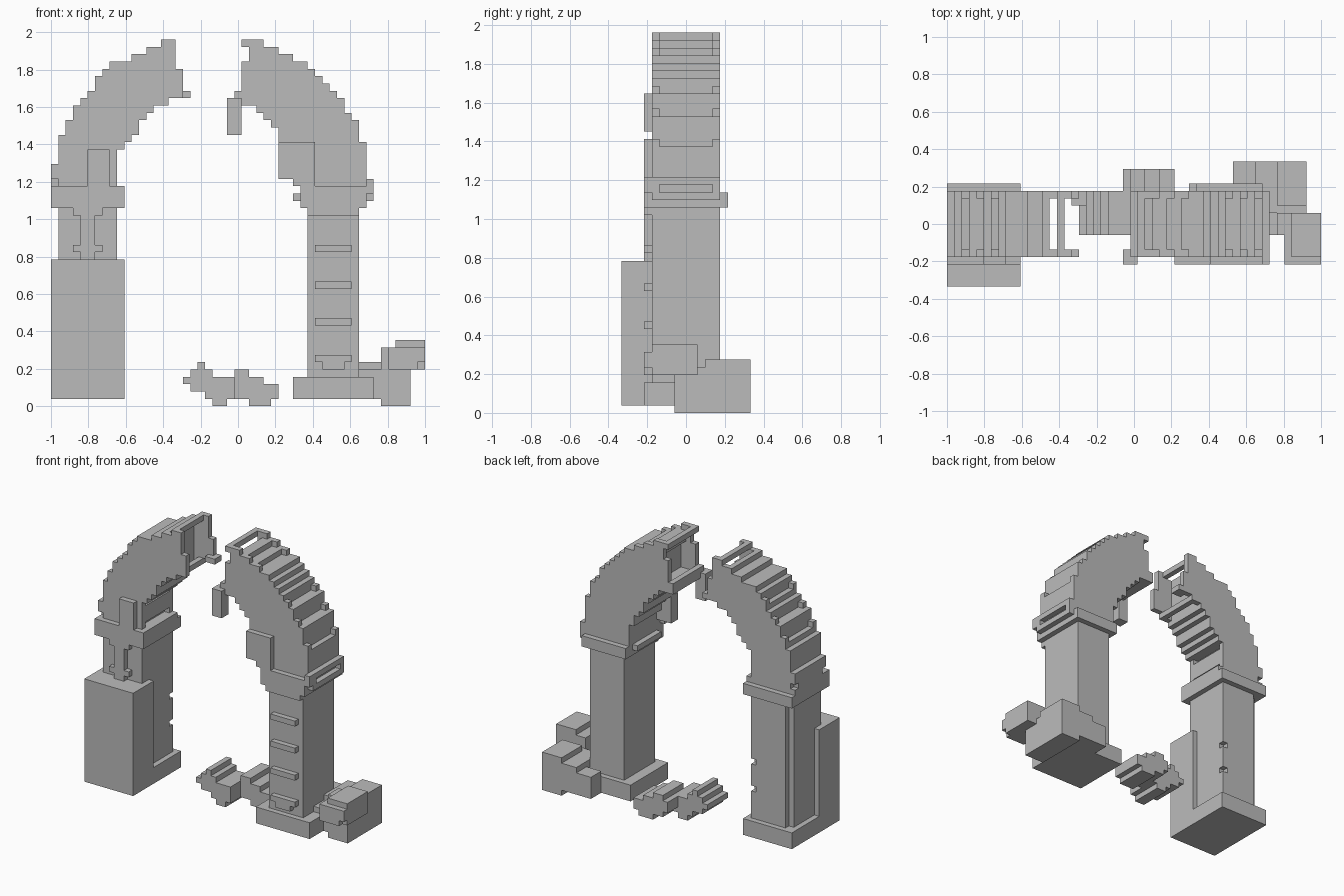
import bpy
import bmesh
from mathutils import Vector

UNIT = 2 / 51          # edge of one block
ORIGIN = Vector((25.5, 8.5, 0))

default_cube = bpy.data.objects.get("Cube")
if default_cube:
    bpy.data.objects.remove(default_cube, do_unlink=True)

stone = bpy.data.materials.new("grey stone")
stone.use_nodes = True
stone.diffuse_color = (0.5, 0.5, 0.5, 1)
stone.node_tree.nodes["Principled BSDF"].inputs["Base Color"].default_value = stone.diffuse_color

DIRECTIONS = [Vector(d) for d in
              ((1, 0, 0), (-1, 0, 0), (0, 1, 0), (0, -1, 0), (0, 0, 1), (0, 0, -1))]


def block(x, y, z):
    """Cells filling a block; each argument is a (start, end) pair."""
    return {(i, j, k) for i in range(*x) for j in range(*y) for k in range(*z)}


def add_part(name, cells):
    """Skin a set of cells with its outer faces and merge the flat ones."""
    bm = bmesh.new()
    corners = {}

    def corner(point):
        key = tuple(round(c) for c in point)
        if key not in corners:
            corners[key] = bm.verts.new((Vector(key) - ORIGIN) * UNIT)
        return corners[key]

    for cell in sorted(cells):
        centre = Vector(cell) + Vector((0.5, 0.5, 0.5))
        for normal in DIRECTIONS:
            neighbour = tuple(int(a + b) for a, b in zip(cell, normal))
            if neighbour in cells:
                continue
            side = Vector((normal.y, normal.z, normal.x))
            up = normal.cross(side)
            middle = centre + normal / 2
            loop = [middle + (side * a + up * b) / 2
                    for a, b in ((-1, -1), (1, -1), (1, 1), (-1, 1))]
            bm.faces.new([corner(p) for p in loop])
    bmesh.ops.dissolve_limit(bm, angle_limit=0.01, verts=bm.verts, edges=bm.edges)
    mesh = bpy.data.meshes.new(name)
    bm.to_mesh(mesh)
    bm.free()
    mesh.materials.append(stone)
    part = bpy.data.objects.new(name, mesh)
    bpy.context.collection.objects.link(part)
    return part


def stepped(start, bottoms, tops, depth):
    """Side-by-side columns, each with its own bottom and top."""
    cells = set()
    for i, (low, high) in enumerate(zip(bottoms, tops), start):
        cells |= block((i, i + 1), depth, (low, high))
    return cells


BODY = (4, 13)      # depth of pillars and arches
INNER = (5, 12)     # depth between the two outer walls
FRONT = (3, 4)      # raised front ornaments
CAP = (3, 14)

# Left pillar with its worn corner and chips
pillar = block((1, 9), BODY, (4, 27))
pillar -= block((1, 2), (12, 13), (4, 27))
for height in (9, 14):
    pillar -= block((8, 9), (12, 13), (height, height + 1))
add_part("left_pillar", pillar)

# Left plinth: low slab with a tall front mass
plinth = block((0, 10), (0, 14), (1, 4)) | block((0, 10), (0, 6), (1, 20))
add_part("left_plinth", plinth - pillar)

# Left capital
capital = block((0, 10), CAP, (27, 29)) | block((0, 10), (3, 13), (29, 30))
capital |= block((0, 1), INNER, (30, 31)) | block((0, 1), BODY, (31, 33))
add_part("left_capital", capital)

# Left front ornament, above and below the capital
ornament = block((5, 8), FRONT, (30, 35)) | block((4, 6), FRONT, (20, 27))
for low in (21, 26):
    ornament |= block((3, 7), FRONT, (low, low + 1))
add_part("left_ornament", ornament)

# Left half of the broken arch
left_tops = [37, 39, 41, 42, 43, 45, 46, 47, 47, 47, 48, 48, 49, 49, 50, 50, 46]
left_bottoms = [30] * 8 + [35, 36, 37, 39, 40, 41, 41, 42, 42]
arch = stepped(1, left_bottoms, left_tops, BODY)
arch -= block((8, 9), INNER, (30, 31)) | block((8, 9), INNER, (34, 35))
arch -= block((14, 18), INNER, (40, 51))
arch |= block((15, 16), INNER, (49, 50)) | block((15, 16), INNER, (41, 42))
arch |= block((17, 19), (11, 13), (42, 43))
for i in (2, 4, 6):
    top = left_tops[i - 1]
    arch -= block((i, i + 1), INNER, (top - 1, top))
add_part("left_arch", arch)

# Right pillar and plinth
add_part("right_pillar", block((35, 42), BODY, (4, 27)))
add_part("right_plinth", block((33, 44), CAP, (1, 4)))

# Rungs up the front of the right pillar
for number, height in enumerate(range(6, 22, 5), 1):
    rung = block((36, 41), FRONT, (height, height + 1))
    if number == 1:
        rung |= block((37, 40), FRONT, (height - 1, height))
    add_part(f"pillar_rung_{number}", rung)

# Right capital
capital = block((34, 43), CAP, (27, 29)) | block((34, 43), (3, 13), (29, 30))
capital |= block((35, 42), FRONT, (26, 27))
capital |= block((33, 34), INNER, (28, 29)) | block((43, 44), BODY, (28, 29))
capital |= block((43, 44), (3, 5), (29, 31)) | block((43, 44), (12, 13), (29, 31))
capital |= block((43, 44), INNER, (30, 31))
add_part("right_capital", capital)

# Right front ornament
add_part("right_ornament", block((31, 36), (3, 5), (31, 36)) | block((33, 36), FRONT, (30, 31)))

# Right half of the broken arch
right_tops = [47, 50, 50, 49, 49, 48, 48, 47, 47, 46, 45, 44, 43, 42, 40, 39, 36]
right_bottoms = [41, 41, 40, 39, 38, 36, 35, 33] + [30] * 9
arch = stepped(26, right_bottoms, right_tops, BODY)
arch -= block((26, 29), INNER, (42, 51))
arch |= block((28, 29), INNER, (47, 49)) | block((26, 27), BODY, (49, 50))
for i in (30, 32, 38, 40, 42):
    top = right_tops[i - 26]
    arch -= block((i, i + 1), INNER, (top - 1, top))
add_part("right_arch", arch)

# Broken piece hanging at the arch end
add_part("hanging_piece", block((24, 26), (3, 5), (37, 42)) | block((24, 26), FRONT, (41, 42))
         | block((25, 26), BODY, (41, 43)))

# Large fallen block behind the right pillar
rubble = block((42, 49), (7, 17), (1, 5)) | block((45, 49), (7, 17), (0, 5))
rubble |= block((42, 49), (10, 17), (5, 6)) | block((45, 49), (11, 17), (6, 7))
rubble |= block((39, 42), (14, 17), (1, 5))
add_part("large_rubble", rubble)

# Smaller fallen block leaning on it
rubble = block((45, 51), (7, 10), (5, 8)) | block((46, 51), (3, 10), (5, 8))
rubble |= block((47, 51), (4, 10), (8, 9))
rubble -= block((50, 51), FRONT, (5, 6))
add_part("upper_rubble", rubble)

# Stepped fragments lying between the pillars
add_part("left_fragment", stepped(18, [3, 2, 2, 1, 0, 0, 1], [4, 5, 6, 5, 4, 4, 4], (7, 13)))
add_part("right_fragment", stepped(24, [2, 1, 1, 0, 0, 0, 1], [4, 5, 5, 4, 4, 3, 3], (10, 16)))
